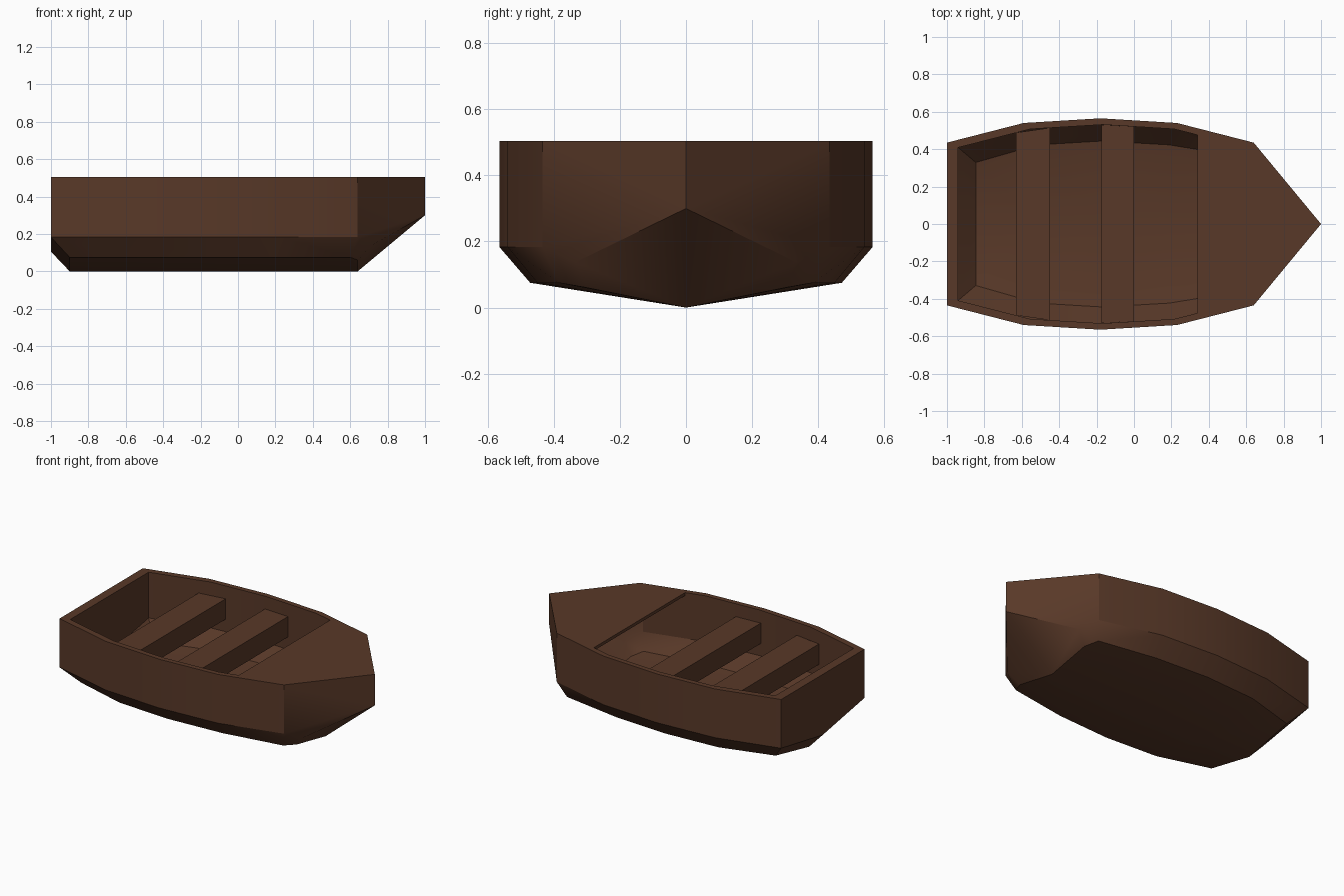
import bpy
import bmesh
import math

cube = bpy.data.objects.get("Cube")
if cube:
    bpy.data.objects.remove(cube, do_unlink=True)

# Dark wood
BROWN = (0.098, 0.04, 0.021, 1.0)
wood = bpy.data.materials.new("dark brown wood")
wood.use_nodes = True
wood.diffuse_color = BROWN
shader = wood.node_tree.nodes["Principled BSDF"]
shader.inputs["Base Color"].default_value = BROWN
shader.inputs["Roughness"].default_value = 0.8

TOP = 0.505     # height of the gunwale
INSET = 0.94    # inner shell size relative to the outer one


def build(name, faces):
    """Weld a list of coordinate faces into one closed wooden part."""
    bm = bmesh.new()
    for face in faces:
        bm.faces.new([bm.verts.new(p) for p in face])
    bmesh.ops.remove_doubles(bm, verts=bm.verts, dist=0.0005)
    bmesh.ops.recalc_face_normals(bm, faces=bm.faces)
    mesh = bpy.data.meshes.new(name)
    bm.to_mesh(mesh)
    bm.free()
    mesh.materials.append(wood)
    obj = bpy.data.objects.new(name, mesh)
    bpy.context.collection.objects.link(obj)
    bpy.ops.object.select_all(action='DESELECT')
    obj.select_set(True)
    bpy.context.view_layer.objects.active = obj
    bpy.ops.object.shade_smooth_by_angle(angle=math.radians(30))
    return obj


def mirrored(faces):
    return faces + [[(x, -y, z) for x, y, z in f] for f in faces]


def prism(name, outline, z0, z1):
    """Upright prism from half an outline, mirrored across the centreline."""
    loop = outline + [(x, -y) for x, y in reversed(outline) if y > 0]
    low = [(x, y, z0) for x, y in loop]
    high = [(x, y, z1) for x, y in loop]
    n = len(loop)
    sides = [[low[i], low[(i + 1) % n], high[(i + 1) % n], high[i]] for i in range(n)]
    return build(name, [low, high] + sides)


# Half hull lines from stern to bow
plan = [(-1, 0.435), (-0.59, 0.54), (-0.18, 0.565), (0.23, 0.54), (0.64, 0.435)]
rim = [(x, y, TOP) for x, y in plan]
chine = [(x, y, 0.183) for x, y in plan]
bilge = [(x, y, 0.075) for x, y in
         [(-0.9, 0.35), (-0.55, 0.45), (-0.18, 0.472), (0.2, 0.45), (0.6, 0.385)]]
keel = [(x, 0, 0) for x in (-0.9, -0.55, -0.18, 0.2, 0.64)]
lines = [rim, chine, bilge, keel]

shell = []
for upper, lower in zip(lines, lines[1:]):
    for i in range(len(plan) - 1):
        shell.append([upper[i], upper[i + 1], lower[i + 1], lower[i]])

# Transom and raked stern underside
stern_top, stern_foot = (-1, 0, TOP), (-1, 0, 0.105)
shell.append([rim[0], chine[0], stern_foot, stern_top])
shell.append([chine[0], bilge[0], keel[0], stern_foot])

# Pointed bow with a faceted underside
tip_top, tip_foot = (1, 0, TOP), (1, 0, 0.3)
cheek, forefoot = (0.71, 0.335, 0.137), (0.64, 0.3, 0.06)
shell += [
    [rim[-1], tip_top, tip_foot, chine[-1]],
    [chine[-1], tip_foot, cheek],
    [chine[-1], cheek, bilge[-1]],
    [bilge[-1], cheek, forefoot],
    [bilge[-1], forefoot, keel[-1]],
    [cheek, tip_foot, keel[-1]],
    [cheek, keel[-1], forefoot],
]


def inner(p):
    return (p[0] * INSET, p[1] * INSET, TOP - (TOP - p[2]) * INSET)


# Hull: outer shell, inner shell and the flat gunwale joining them
edge = [stern_top] + rim + [tip_top]
gunwale = [[a, b, inner(b), inner(a)] for a, b in zip(edge, edge[1:])]
lining = [[inner(p) for p in f] for f in shell]
build("hull", mirrored(shell + lining + gunwale))


def wall(x):
    """Half width of the inner wall at x."""
    pts = [inner(p) for p in edge[1:]]
    for a, b in zip(pts, pts[1:]):
        if a[0] <= x <= b[0]:
            return a[1] + (b[1] - a[1]) * (x - a[0]) / (b[0] - a[0])
    return 0


# Foredeck, flush with the gunwale
bow_corner, bow_tip = inner(rim[-1]), inner(tip_top)
prism("foredeck", [(0.34, wall(0.34)), bow_corner[:2], bow_tip[:2]], TOP - 0.02, TOP)

# Two bench seats spanning wall to wall
for name, x0, x1 in (("rear_bench", -0.63, -0.45), ("front_bench", -0.175, 0.0)):
    prism(name, [(x0, wall(x0)), (x1, wall(x1))], 0.285, 0.42)
